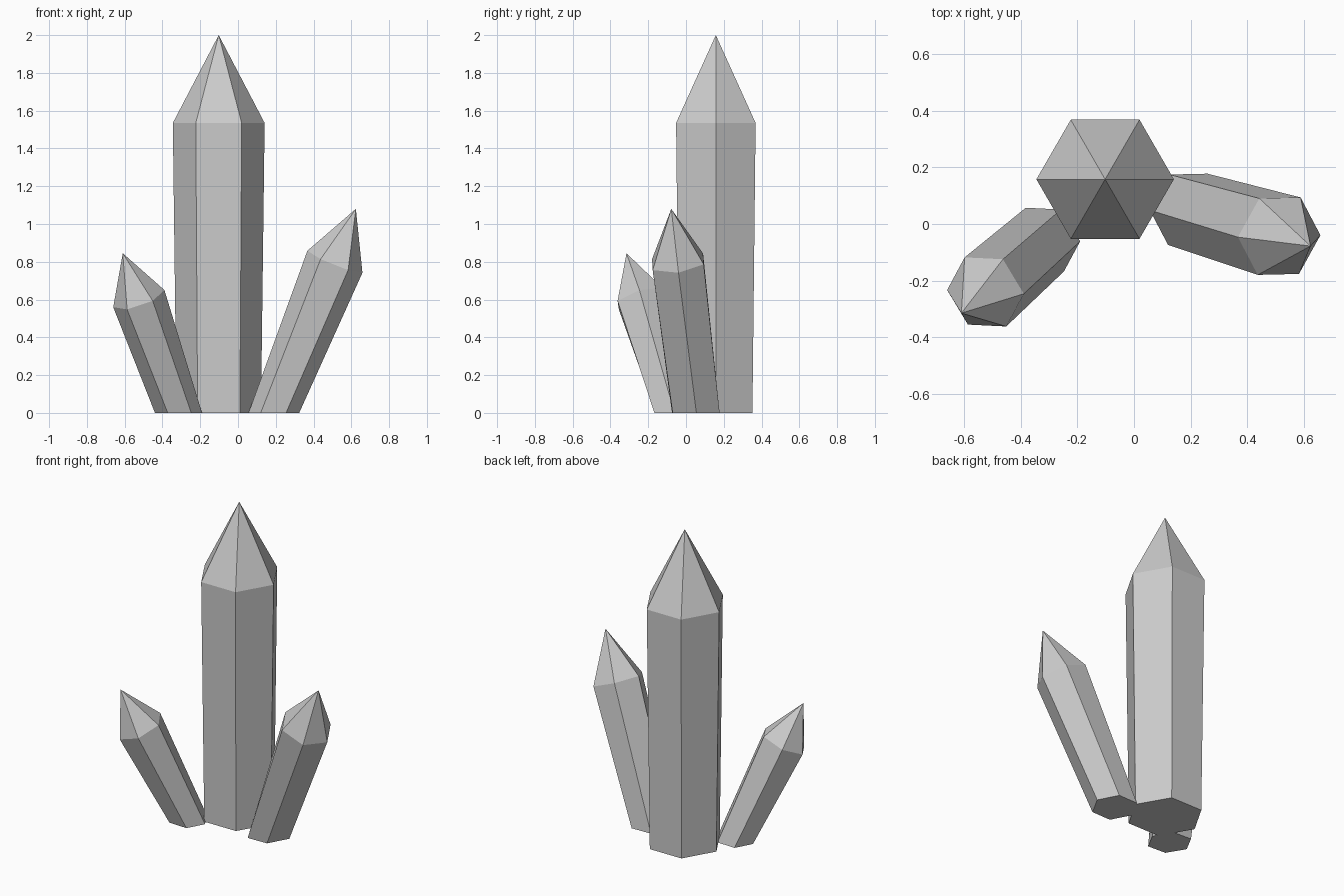
import bpy, bmesh, math
from mathutils import Vector

if "Cube" in bpy.data.objects:
    bpy.data.objects.remove(bpy.data.objects["Cube"])

grey = bpy.data.materials.new("crystal grey")
grey.diffuse_color = (0.6, 0.6, 0.6, 1)
grey.use_nodes = True
grey.node_tree.nodes["Principled BSDF"].inputs["Base Color"].default_value = grey.diffuse_color


def crystal(name, base, shoulder, tip, radius):
    """Six-sided leaning prism, slightly narrower at the foot, with a pointed cap."""
    base, shoulder, tip = Vector(base), Vector(shoulder), Vector(tip)
    lean = Vector((0, 0, 1)).rotation_difference(tip - base)
    spokes = [lean @ Vector((math.cos(i * math.pi / 3), math.sin(i * math.pi / 3), 0)) * radius
              for i in range(6)]
    bm = bmesh.new()
    # foot ring is flattened onto the ground
    low = []
    for s in spokes:
        p = base + s * 0.92
        low.append(bm.verts.new((p.x, p.y, 0)))
    high = [bm.verts.new(shoulder + s) for s in spokes]
    apex = bm.verts.new(tip)
    bm.faces.new(low[::-1])
    for i in range(6):
        j = (i + 1) % 6
        bm.faces.new((low[i], low[j], high[j], high[i]))
        bm.faces.new((high[i], high[j], apex))
    mesh = bpy.data.meshes.new(name)
    bm.to_mesh(mesh)
    bm.free()
    mesh.materials.append(grey)
    bpy.context.collection.objects.link(bpy.data.objects.new(name, mesh))


# tall upright crystal and two leaning side crystals
crystal("main_crystal", (-0.102, 0.158, 0), (-0.102, 0.158, 1.535), (-0.102, 0.158, 2.0), 0.243)
crystal("right_crystal", (0.19, 0.052, 0), (0.513, -0.043, 0.80), (0.624, -0.078, 1.08), 0.157)
crystal("left_crystal", (-0.315, -0.055, 0), (-0.525, -0.24, 0.605), (-0.61, -0.315, 0.845), 0.143)
